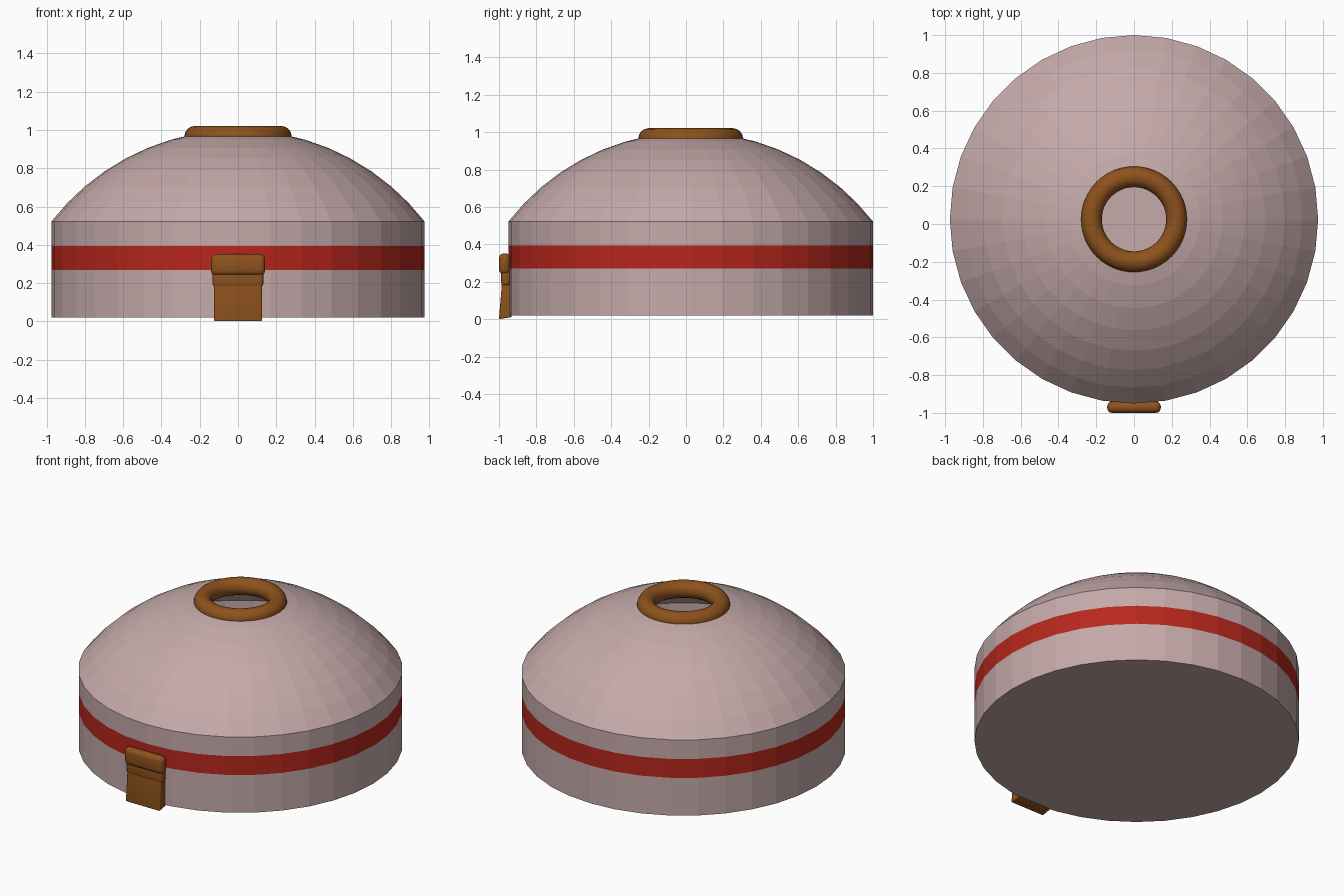
import bpy, bmesh, math

if "Cube" in bpy.data.objects:
    bpy.data.objects.remove(bpy.data.objects["Cube"])

CY = 0.025      # body axis in y
R = 0.975       # body radius
SIDES = 36


def material(name, color):
    m = bpy.data.materials.new(name)
    m.diffuse_color = (*color, 1)
    m.use_nodes = True
    m.node_tree.nodes["Principled BSDF"].inputs["Base Color"].default_value = m.diffuse_color
    return m


PINK = material("dusty_pink", (0.56, 0.40, 0.40))
RED = material("red", (0.47, 0.02, 0.012))
BROWN = material("brown", (0.27, 0.085, 0.012))


def finish(bm, name, mats):
    mesh = bpy.data.meshes.new(name)
    bm.to_mesh(mesh)
    bm.free()
    ob = bpy.data.objects.new(name, mesh)
    bpy.context.collection.objects.link(ob)
    for m in mats:
        mesh.materials.append(m)
    return ob


def smooth(ob, angle=40):
    bpy.ops.object.select_all(action='DESELECT')
    ob.select_set(True)
    bpy.context.view_layer.objects.active = ob
    bpy.ops.object.shade_smooth_by_angle(angle=math.radians(angle))


# Hollow body: straight wall with a red band, then a shallow open dome
profile = [(R, 0.02), (R, 0.27), (R, 0.395), (R, 0.522)]
apex, sphere_r = 1.0, 1.233
a0, a1 = math.asin(R / sphere_r), math.asin(0.225 / sphere_r)
for i in range(1, 8):
    a = a0 + (a1 - a0) * i / 7
    profile.append((sphere_r * math.sin(a), apex - sphere_r * (1 - math.cos(a))))

bm = bmesh.new()
rings = [[bm.verts.new((r * math.cos(math.tau * k / SIDES),
                        CY + r * math.sin(math.tau * k / SIDES), z))
          for k in range(SIDES)] for r, z in profile]
for i, (lo, hi) in enumerate(zip(rings, rings[1:])):
    for k in range(SIDES):
        n = (k + 1) % SIDES
        f = bm.faces.new((lo[k], lo[n], hi[n], hi[k]))
        f.material_index = 1 if i == 1 else 0
bm.faces.new(rings[0][::-1])
finish(bm, "domed_body", [PINK, RED])

# Rim ring around the top opening
bpy.ops.mesh.primitive_torus_add(major_radius=0.225, minor_radius=0.055,
                                 major_segments=48, minor_segments=16,
                                 location=(0, CY, 0.966))
ring = bpy.context.object
ring.name = "top_ring"
ring.data.materials.append(BROWN)
smooth(ring, 60)


def extruded_part(name, points, half_width, bevel):
    """Extrude a (y, z) side profile along x and round its edges."""
    bm = bmesh.new()
    left = [bm.verts.new((-half_width, y, z)) for y, z in points]
    right = [bm.verts.new((half_width, y, z)) for y, z in points]
    bm.faces.new(left)
    bm.faces.new(right[::-1])
    for i in range(len(points)):
        j = (i + 1) % len(points)
        bm.faces.new((left[j], left[i], right[i], right[j]))
    bmesh.ops.recalc_face_normals(bm, faces=bm.faces[:])
    bmesh.ops.bevel(bm, geom=bm.edges[:], offset=bevel, segments=3,
                    profile=0.5, affect='EDGES')
    ob = finish(bm, name, [BROWN])
    smooth(ob)
    return ob


# Front tab: flared flap hanging from a rounded roll
extruded_part("front_flap", [(-1.0, 0.0), (-0.93, 0.012), (-0.94, 0.03),
                             (-0.94, 0.28), (-0.982, 0.28), (-0.986, 0.17)],
              0.125, 0.006)
extruded_part("flap_knuckle", [(-0.988, 0.18), (-0.94, 0.18),
                               (-0.94, 0.27), (-0.988, 0.27)], 0.132, 0.015)
extruded_part("flap_roll", [(-1.0, 0.24), (-0.94, 0.24),
                            (-0.94, 0.352), (-1.0, 0.352)], 0.142, 0.026)
